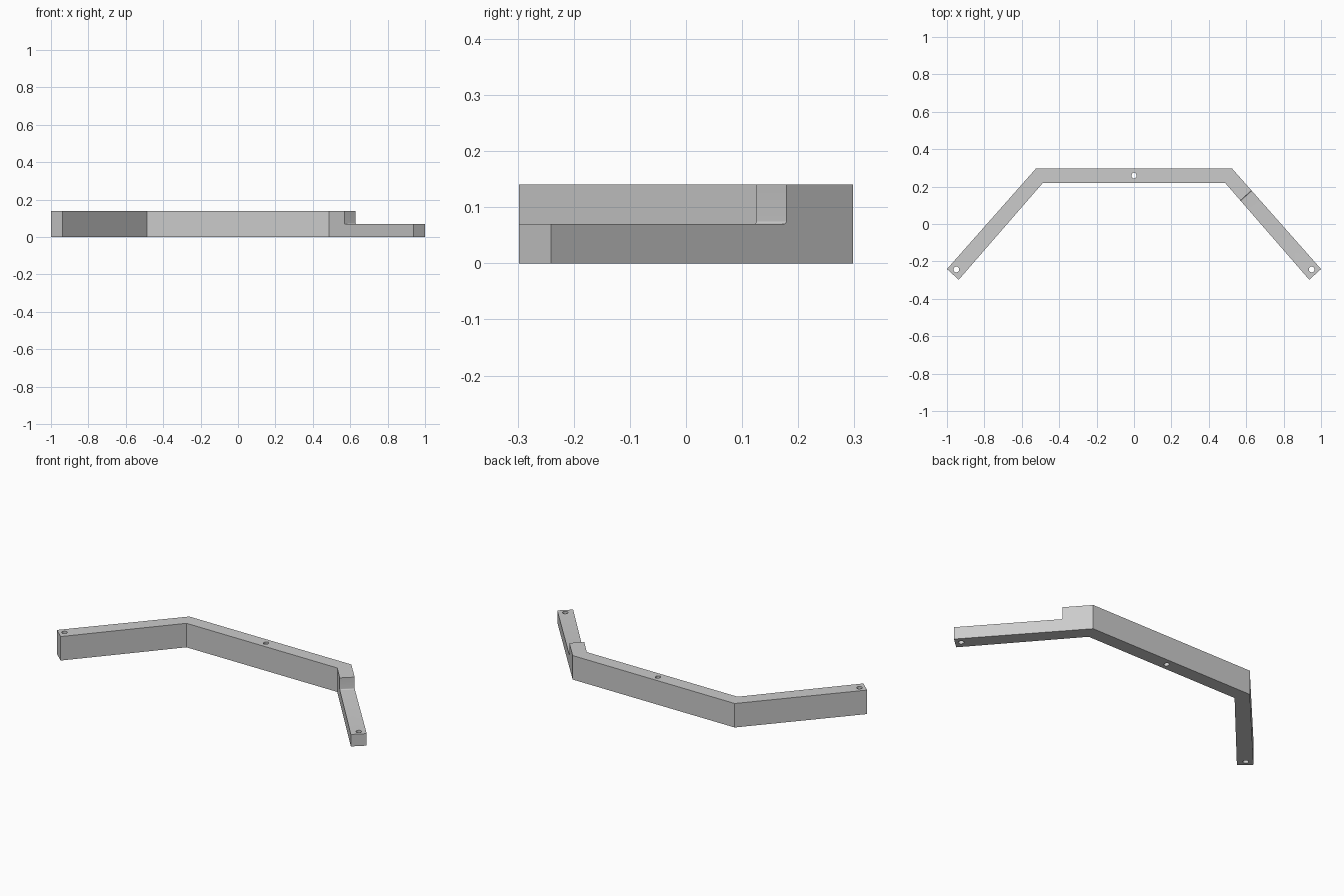
import bpy, bmesh
from math import sin, cos, pi
from mathutils import Vector

cube = bpy.data.objects.get("Cube")
if cube:
    bpy.data.objects.remove(cube, do_unlink=True)

HEIGHT, STEP, FILLET = 0.14, 0.07, 0.006

grey = bpy.data.materials.new("plain grey")
grey.use_nodes = True
colour = (0.6, 0.6, 0.6, 1)
grey.diffuse_color = colour
grey.node_tree.nodes["Principled BSDF"].inputs["Base Color"].default_value = colour


def prism(name, points, sweep):
    """Sweep a closed outline of 3D points along a vector."""
    bm = bmesh.new()
    face = bm.faces.new([bm.verts.new(p) for p in points])
    out = bmesh.ops.extrude_face_region(bm, geom=[face])["geom"]
    bmesh.ops.translate(bm, vec=sweep, verts=[v for v in out if isinstance(v, bmesh.types.BMVert)])
    bmesh.ops.recalc_face_normals(bm, faces=bm.faces)
    mesh = bpy.data.meshes.new(name)
    bm.to_mesh(mesh)
    bm.free()
    mesh.materials.append(grey)
    obj = bpy.data.objects.new(name, mesh)
    bpy.context.collection.objects.link(obj)
    return obj


def cut(target, cutter):
    """Subtract the cutter and discard it."""
    cutter.hide_render = True
    mod = target.modifiers.new("cut", "BOOLEAN")
    mod.operation, mod.solver, mod.object = "DIFFERENCE", "EXACT", cutter
    bpy.context.view_layer.objects.active = target
    bpy.ops.object.modifier_apply(modifier=mod.name)
    bpy.data.objects.remove(cutter, do_unlink=True)


# Bent bar: one half outline, mirrored across x
half = [(0.487, 0.22), (0.937, -0.298), (1.0, -0.241), (0.523, 0.298)]
outline = half + [(-x, y) for x, y in reversed(half)]
bar = prism("bent_bar", [(x, y, 0) for x, y in outline], Vector((0, 0, HEIGHT)))

# Lowered left arm: step with a small fillet at its foot
inner, outer = Vector((0.565, 0.122, 0)), Vector((0.627, 0.178, 0))
across = (outer - inner).normalized()
along = Vector((across.y, -across.x, 0))
start = inner - across * 0.1
profile = [(0, 0.3), (1, 0.3), (1, STEP)]
for i in range(7):
    a = pi / 2 * i / 6
    profile.append((FILLET * (1 - sin(a)), STEP + FILLET * (1 - cos(a))))
cut(bar, prism("step_cutter", [start + along * s + Vector((0, 0, z)) for s, z in profile],
               across * 0.3))

# Vertical screw holes
for x, y, rx in [(-0.95, -0.243, 0.015), (0, 0.259, 0.0135), (0.95, -0.243, 0.015)]:
    ring = [(x + rx * cos(2 * pi * i / 32), y + 0.0155 * sin(2 * pi * i / 32), -0.1)
            for i in range(32)]
    cut(bar, prism("hole_cutter", ring, Vector((0, 0, 0.4))))

# Smooth hole walls, sharp bar edges
bpy.ops.object.select_all(action="DESELECT")
bar.select_set(True)
bpy.context.view_layer.objects.active = bar
bpy.ops.object.shade_smooth_by_angle(angle=pi / 6)
